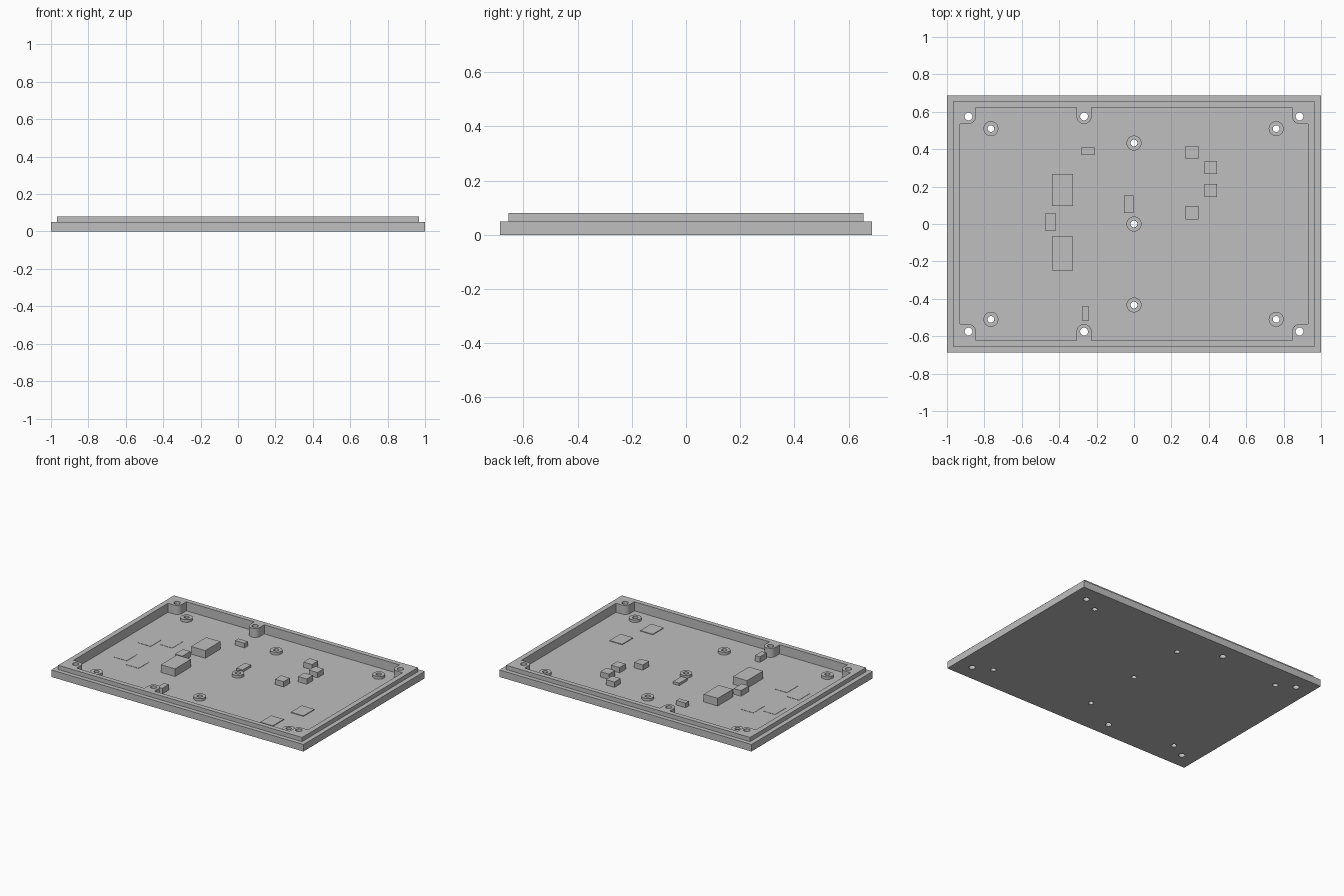
import bpy, bmesh, math

if "Cube" in bpy.data.objects:
    bpy.data.objects.remove(bpy.data.objects["Cube"])

FLOOR = 0.015

grey = bpy.data.materials.new("plain_grey")
grey.diffuse_color = (0.52, 0.52, 0.52, 1)
grey.use_nodes = True
grey.node_tree.nodes["Principled BSDF"].inputs["Base Color"].default_value = grey.diffuse_color


def add(name, bm):
    bmesh.ops.recalc_face_normals(bm, faces=bm.faces)
    me = bpy.data.meshes.new(name)
    bm.to_mesh(me)
    bm.free()
    me.materials.append(grey)
    ob = bpy.data.objects.new(name, me)
    bpy.context.collection.objects.link(ob)
    return ob


def prism(bm, pts, z0, z1):
    face = bm.faces.new([bm.verts.new((x, y, z0)) for x, y in pts])
    ext = bmesh.ops.extrude_face_region(bm, geom=[face])["geom"]
    top = [v for v in ext if isinstance(v, bmesh.types.BMVert)]
    bmesh.ops.translate(bm, verts=top, vec=(0, 0, z1 - z0))


def rect(x0, x1, y0, y1):
    return [(x0, y0), (x1, y0), (x1, y1), (x0, y1)]


def arc(cx, cy, r, a0, a1, n):
    return [(cx + r * math.cos(math.radians(a0 + (a1 - a0) * i / n)),
             cy + r * math.sin(math.radians(a0 + (a1 - a0) * i / n))) for i in range(n + 1)]


def box(name, x0, x1, y0, y1, top):
    bm = bmesh.new()
    prism(bm, rect(x0, x1, y0, y1), FLOOR - 0.002, top)
    return add(name, bm)


def smooth(ob):
    bpy.ops.object.select_all(action='DESELECT')
    ob.select_set(True)
    bpy.context.view_layer.objects.active = ob
    bpy.ops.object.shade_smooth_by_angle(angle=math.radians(30))


# Stepped outer body: wide base with a narrower lip above it
bm = bmesh.new()
outline = [(-1, 0), (-1, 0.05), (-0.967, 0.05), (-0.967, 0.08)]
rings = []
for x, z in outline:
    y = -x - 1 + 0.687 if x == -1 else 0.656
    y = 0.687 if x == -1 else 0.656
    rings.append([bm.verts.new((px, py, z)) for px, py in rect(x, -x, -y, y)])
for a, b in zip(rings, rings[1:]):
    for i in range(4):
        j = (i + 1) % 4
        bm.faces.new((a[i], a[j], b[j], b[i]))
bm.faces.new(rings[0])
bm.faces.new(rings[-1])
tray = add("tray", bm)

# Cavity cutter whose outline steps around the screw bosses
BX, BY, MX, R = 0.885, 0.575, -0.267, 0.04
IX, IY = 0.93, 0.622
half = [(-IX, BY - R)] + arc(-BX, BY, R, -90, 0, 8) + [(-BX + R, IY), (MX - R, IY)]
half += arc(MX, BY, R, 180, 360, 16) + [(MX + R, IY), (BX - R, IY)]
half += arc(BX, BY, R, 180, 270, 8) + [(IX, BY - R)]
bm = bmesh.new()
prism(bm, half + [(x, -y) for x, y in reversed(half)], FLOOR, 0.12)
cavity = add("cavity_cutter", bm)

# Screw holes through bosses and standoffs
bosses = [(x, s * BY) for x in (-BX, MX, BX) for s in (-1, 1)]
standoffs = [(x, s * 0.51) for x in (-0.765, 0.76) for s in (-1, 1)]
standoffs += [(0, 0.433), (0, 0), (0, -0.433)]
bm = bmesh.new()
for (x, y), r in [(p, 0.021) for p in bosses] + [(p, 0.018) for p in standoffs]:
    prism(bm, arc(x, y, r, 0, 345, 23), -0.05, 0.15)
holes = add("hole_cutter", bm)

for cutter in (cavity, holes):
    mod = tray.modifiers.new("cut", 'BOOLEAN')
    mod.operation = 'DIFFERENCE'
    mod.solver = 'EXACT'
    mod.object = cutter
    bpy.context.view_layer.objects.active = tray
    bpy.ops.object.modifier_apply(modifier=mod.name)
for cutter in (cavity, holes):
    bpy.data.objects.remove(cutter)
smooth(tray)

# Ring standoffs on the floor
for i, (x, y) in enumerate(standoffs):
    bm = bmesh.new()
    r0, r1, z0, z1 = 0.018, 0.04, FLOOR - 0.001, 0.034
    loops = [[bm.verts.new((px, py, z)) for px, py in arc(x, y, r, 0, 345, 23)]
             for r, z in ((r0, z0), (r1, z0), (r1, z1), (r0, z1))]
    for k in range(4):
        a, b = loops[k], loops[(k + 1) % 4]
        for j in range(24):
            n = (j + 1) % 24
            bm.faces.new((a[j], a[n], b[n], b[j]))
    smooth(add(f"standoff_{i + 1}", bm))

# Large blocks and small support blocks
box("large_block_back", -0.438, -0.326, 0.095, 0.266, 0.07)
box("large_block_front", -0.438, -0.326, -0.248, -0.066, 0.07)
box("side_block", -0.476, -0.417, -0.034, 0.057, 0.055)
box("centre_strip", -0.053, -0.004, 0.058, 0.153, 0.032)
box("rear_block", -0.283, -0.208, 0.372, 0.408, 0.048)
box("front_block", -0.278, -0.24, -0.515, -0.44, 0.055)
for i, (x, y) in enumerate([(0.31, 0.382), (0.41, 0.302), (0.41, 0.18), (0.31, 0.06)]):
    box(f"support_block_{i + 1}", x - 0.034, x + 0.034, y - 0.035, y + 0.035, 0.053)

# Thin pads on the floor
for i, (x, y, h) in enumerate([(0.66, -0.21, 0.005), (0.585, -0.45, 0.005),
                               (-0.77, 0.1, 0.002), (-0.64, 0.16, 0.002),
                               (-0.77, -0.17, 0.002), (-0.64, -0.22, 0.002)]):
    box(f"thin_pad_{i + 1}", x - 0.05, x + 0.05, y - 0.062, y + 0.062, FLOOR + h)
